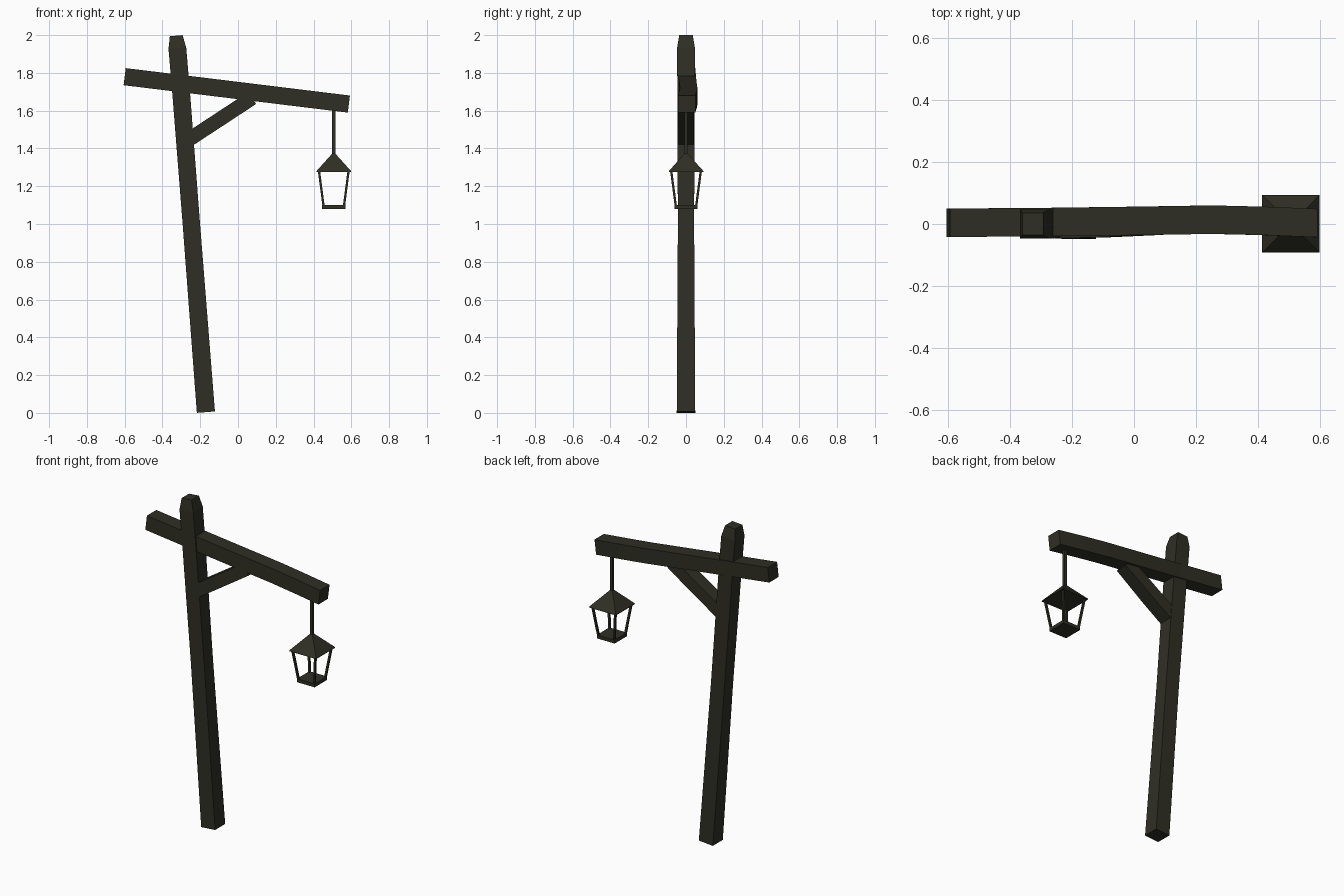
import bpy
from mathutils import Vector

wood = bpy.data.materials.new("dark_weathered_olive")
wood.diffuse_color = (0.028, 0.028, 0.018, 1)


def sweep(name, rings, u=(1, 0, 0), v=(0, 1, 0)):
    """Closed four-sided bar; each ring is (centre, half size along u, half size along v)."""
    u, v = Vector(u).normalized(), Vector(v).normalized()
    verts, faces = [], []
    for c, a, b in rings:
        for su, sv in ((-1, -1), (1, -1), (1, 1), (-1, 1)):
            verts.append(Vector(c) + u * a * su + v * b * sv)
    for r in range(len(rings) - 1):
        for i in range(4):
            j = (i + 1) % 4
            faces.append((r * 4 + i, r * 4 + j, r * 4 + 4 + j, r * 4 + 4 + i))
    n = len(verts)
    faces += [(3, 2, 1, 0), (n - 4, n - 3, n - 2, n - 1)]
    mesh = bpy.data.meshes.new(name)
    mesh.from_pydata(verts, [], faces)
    mesh.materials.append(wood)
    ob = bpy.data.objects.new(name, mesh)
    bpy.context.collection.objects.link(ob)
    return ob


# Leaning post with a chamfered top
sweep("post", [
    ((-0.170, 0, 0.004), 0.048, 0.049),
    ((-0.247, 0, 1.0), 0.046, 0.043),
    ((-0.303, 0, 1.72), 0.047, 0.046),
    ((-0.321, 0, 1.93), 0.047, 0.047),
    ((-0.327, 0, 1.997), 0.034, 0.036)], u=(1, 0, 0.078))

# Sloping crossbeam, slightly bowed towards the back
bow = [(-0.60, 0.004), (-0.30, 0.006), (0.0, 0.010), (0.25, 0.014), (0.42, 0.010), (0.587, 0.003)]
sweep("crossbeam", [((x, y, 1.780 - 0.1222 * (x + 0.6)), 0.046, 0.0455) for x, y in bow],
      u=(0, 1, 0), v=(0.121, 0, 0.993)).data.flip_normals()

# Diagonal brace, both ends buried in the timbers
sweep("brace", [
    ((-0.285, -0.002, 1.431), 0.038, 0.044),
    ((-0.12, -0.001, 1.539), 0.038, 0.043),
    ((0.075, 0.004, 1.667), 0.038, 0.039)], u=(0.548, 0, -0.836))

# Hanging lantern
LX = 0.507
sweep("hanger_rod", [((LX, 0, 1.34), 0.009, 0.009), ((LX, 0, 1.64), 0.009, 0.009)])
sweep("lantern_roof", [
    ((LX, 0.001, 1.275), 0.093, 0.093),
    ((LX, 0.001, 1.282), 0.090, 0.090),
    ((LX, 0, 1.362), 0.018, 0.018),
    ((LX, 0, 1.372), 0.009, 0.009)])
sweep("lantern_base", [((LX, 0, 1.080), 0.061, 0.061), ((LX, 0, 1.101), 0.061, 0.061)])
for sx in (-1, 1):
    for sy in (-1, 1):
        sweep("lantern_corner_bar", [
            ((LX + sx * 0.054, sy * 0.054, 1.095), 0.006, 0.006),
            ((LX + sx * 0.078, sy * 0.078, 1.278), 0.006, 0.006)])
